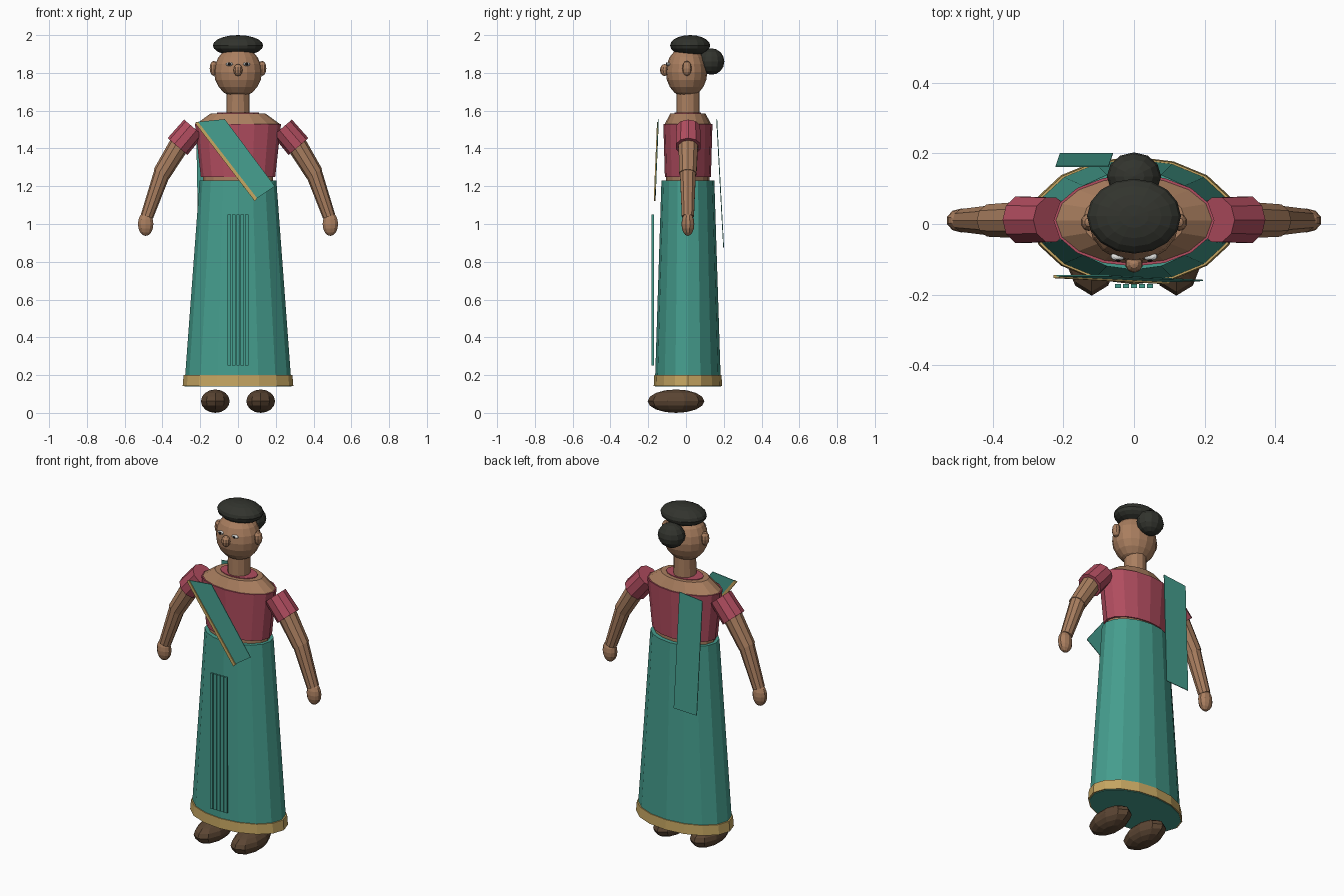
import bpy, bmesh
from math import pi
from mathutils import Matrix, Vector

if "Cube" in bpy.data.objects:
    bpy.data.objects.remove(bpy.data.objects["Cube"], do_unlink=True)


def material(name, rgb):
    m = bpy.data.materials.new(name)
    m.use_nodes = True
    colour = (*rgb, 1)
    m.diffuse_color = colour
    bsdf = m.node_tree.nodes["Principled BSDF"]
    bsdf.inputs["Base Color"].default_value = colour
    bsdf.inputs["Roughness"].default_value = 0.8
    return m


teal = material("teal cloth", (0.06, 0.34, 0.27))
gold = material("gold trim", (0.56, 0.38, 0.12))
berry = material("berry cloth", (0.44, 0.074, 0.115))
skin = material("skin", (0.40, 0.21, 0.115))
black = material("black hair", (0.032, 0.034, 0.027))
brown = material("brown leather", (0.105, 0.06, 0.033))
white = material("eye white", (0.8, 0.8, 0.78))
dark = material("pupil", (0.01, 0.01, 0.01))


def finish(name, bm, mat):
    mesh = bpy.data.meshes.new(name)
    bmesh.ops.recalc_face_normals(bm, faces=bm.faces)
    bm.to_mesh(mesh)
    bm.free()
    mesh.materials.append(mat)
    obj = bpy.data.objects.new(name, mesh)
    bpy.context.collection.objects.link(obj)
    return obj


def ball(name, mat, centre, radii, segments=12, rings=8):
    bm = bmesh.new()
    bmesh.ops.create_uvsphere(bm, u_segments=segments, v_segments=rings, radius=1)
    bm.transform(Matrix.Translation(centre) @ Matrix.Diagonal((*radii, 1)))
    return finish(name, bm, mat)


def loft(name, mat, low, high, sides=16, y=0.01):
    """Elliptical frustum; each end is (z, x radius, y radius)."""
    bm = bmesh.new()
    bmesh.ops.create_cone(bm, cap_ends=True, segments=sides, radius1=1, radius2=1, depth=1)
    for v in bm.verts:
        z, rx, ry = high if v.co.z > 0 else low
        v.co = (v.co.x * rx, v.co.y * ry + y, z)
    return finish(name, bm, mat)


def limb(name, mat, a, b, r1, r2, sides=10):
    """Tapered cylinder between two points."""
    a, b = Vector(a), Vector(b)
    bm = bmesh.new()
    bmesh.ops.create_cone(bm, cap_ends=True, segments=sides, radius1=r1, radius2=r2,
                          depth=(b - a).length)
    turn = (b - a).to_track_quat('Z', 'Y').to_matrix().to_4x4()
    bm.transform(Matrix.Translation((a + b) / 2) @ turn)
    return finish(name, bm, mat)


def sheet(name, mat, corners, thickness):
    """Four-cornered cloth strip with a little thickness."""
    bm = bmesh.new()
    bm.faces.new([bm.verts.new(c) for c in corners])
    obj = finish(name, bm, mat)
    mod = obj.modifiers.new("thickness", 'SOLIDIFY')
    mod.thickness = thickness
    mod.offset = 0
    return obj


# Skirt with trimmed hem and front pleats
loft("skirt", teal, (0.139, 0.284, 0.175), (1.23, 0.203, 0.14))
loft("hem", gold, (0.142, 0.293, 0.181), (0.20, 0.288, 0.178))
for i in range(5):
    bm = bmesh.new()
    bmesh.ops.create_cube(bm, size=1)
    bm.transform(Matrix.Translation(((i - 2) * 0.023, -0.176, 0.65))
                 @ Matrix.Diagonal((0.017, 0.012, 0.8, 1)))
    finish("pleat", bm, teal)

# Torso
loft("waist", skin, (1.2, 0.185, 0.115), (1.27, 0.185, 0.115))
loft("bodice", berry, (1.25, 0.197, 0.122), (1.53, 0.228, 0.13))
loft("shoulders", skin, (1.525, 0.228, 0.125), (1.585, 0.145, 0.093))
loft("neckline", berry, (1.58, 0.112, 0.07), (1.589, 0.112, 0.07))
loft("neck", skin, (1.56, 0.062, 0.062), (1.72, 0.06, 0.06), 12)

# Head
ball("head", skin, (0, 0.003, 1.805), (0.127, 0.11, 0.135), 16, 10)
ball("hair", black, (0, 0.022, 1.945), (0.133, 0.106, 0.055), 16, 10)
ball("hair_bun", black, (0, 0.135, 1.86), (0.077, 0.068, 0.07))
ball("nose", skin, (0, -0.113, 1.815), (0.025, 0.025, 0.032), 10, 6)

# Paired parts
for s, side in ((-1, "right"), (1, "left")):
    ball(side + "_ear", skin, (s * 0.128, 0.005, 1.824), (0.023, 0.025, 0.04), 10, 6)
    ball(side + "_eye", white, (s * 0.046, -0.092, 1.846), (0.021, 0.012, 0.01), 10, 6)
    ball(side + "_pupil", dark, (s * 0.046, -0.103, 1.847), (0.008, 0.004, 0.008), 8, 6)
    ball(side + "_shoe", brown, (s * 0.12, -0.053, 0.062), (0.08, 0.15, 0.062), 10, 8)

    shoulder, cuff = (s * 0.235, 0.012, 1.51), (s * 0.32, 0.012, 1.41)
    elbow, wrist = (s * 0.405, 0.01, 1.265), (s * 0.482, 0.01, 1.04)
    limb(side + "_sleeve", berry, shoulder, cuff, 0.066, 0.069)
    limb(side + "_upper_arm", skin, (s * 0.28, 0.012, 1.47), elbow, 0.056, 0.048)
    limb(side + "_forearm", skin, (s * 0.395, 0.01, 1.29), wrist, 0.045, 0.034)
    ball(side + "_hand", skin, (s * 0.489, 0.01, 1.0), (0.043, 0.034, 0.063), 10, 8)

# Draped sash: front strip, gold edge and back panel
sheet("sash_front", teal, [(-0.22, -0.147, 1.54), (-0.07, -0.147, 1.555),
                           (0.195, -0.16, 1.20), (0.09, -0.163, 1.13)], 0.004)
sheet("sash_edge", gold, [(-0.228, -0.149, 1.535), (-0.212, -0.149, 1.541),
                          (0.102, -0.166, 1.135), (0.088, -0.166, 1.122)], 0.009)
sheet("sash_back", teal, [(-0.222, 0.163, 1.54), (-0.072, 0.163, 1.555),
                          (-0.06, 0.199, 0.88), (-0.21, 0.199, 0.875)], 0.004)
